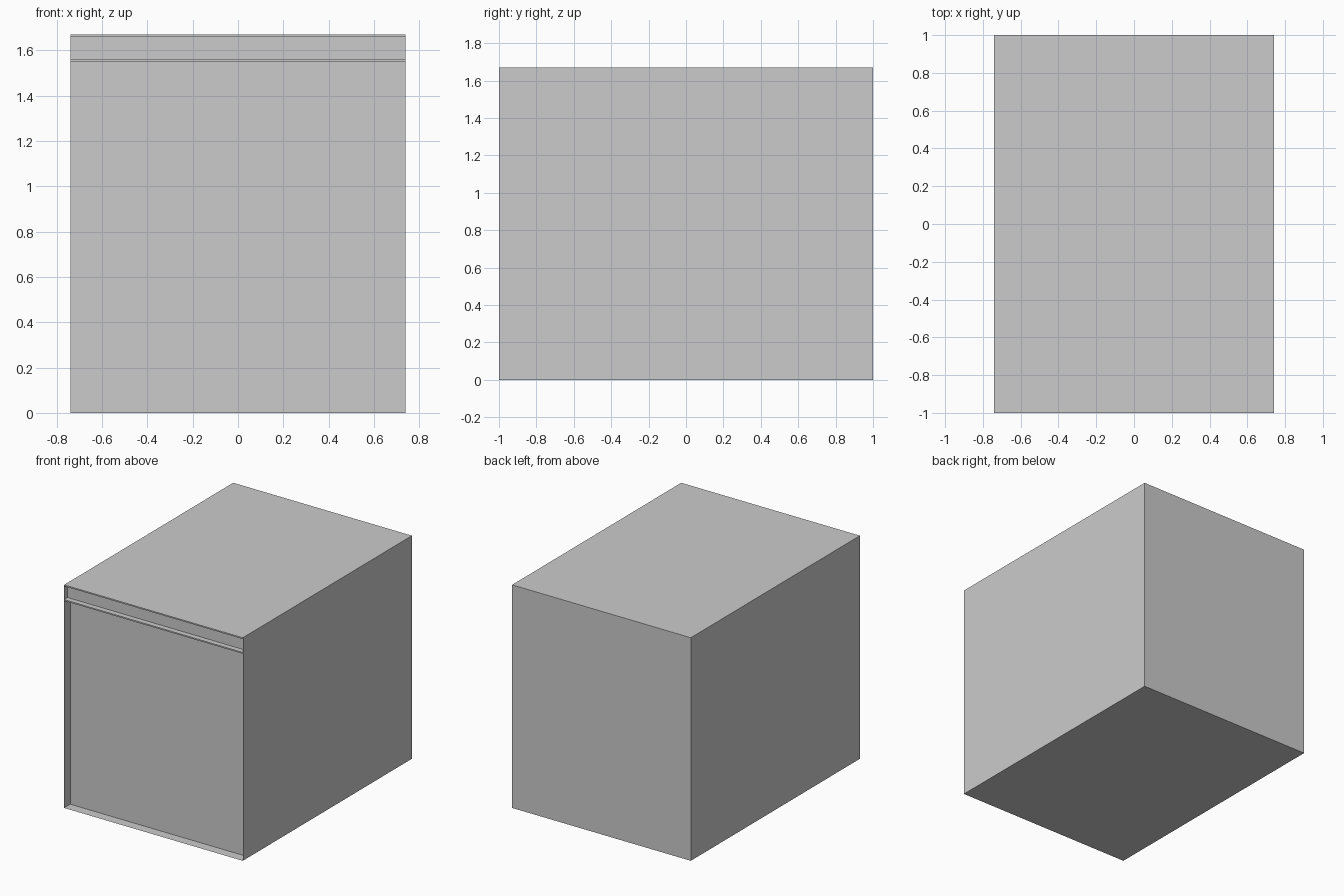
import bpy
import bmesh

if "Cube" in bpy.data.objects:
    bpy.data.objects.remove(bpy.data.objects["Cube"])

W, D, H = 0.74, 1.0, 1.67          # half width, half depth, height
DRAWER_IN, DOOR_IN = 0.04, 0.073   # recess depths of the two fronts


def finish(name, bm):
    mesh = bpy.data.meshes.new(name)
    bm.to_mesh(mesh)
    bm.free()
    obj = bpy.data.objects.new(name, mesh)
    bpy.context.collection.objects.link(obj)
    return obj


def strip(name, profile):
    """Sweep an open (y, z) profile across the full width."""
    bm = bmesh.new()
    rows = [[bm.verts.new((x, y, z)) for x in (-W, W)] for y, z in profile]
    for (a, b), (c, d) in zip(rows, rows[1:]):
        bm.faces.new((a, c, d, b))
    return finish(name, bm)


# Casing: thin sheet box, open at the front
bm = bmesh.new()
bmesh.ops.create_cube(bm, size=1)
for v in bm.verts:
    v.co = (v.co.x * 2 * W, v.co.y * 2 * D, (v.co.z + 0.5) * H)
front = [f for f in bm.faces if f.normal.y < -0.5]
bmesh.ops.delete(bm, geom=front, context='FACES_ONLY')
finish("casing", bm)

# Top lip
strip("top_rail", [(-D, H), (-D, H - 0.01), (-D + DRAWER_IN, H - 0.01)])

# Shallow recessed drawer front
strip("drawer_front", [(-D + DRAWER_IN, H - 0.01), (-D + DRAWER_IN, 1.56)])

# Rail between drawer and door
strip("middle_rail", [(-D + DRAWER_IN, 1.56), (-D, 1.56), (-D, 1.55), (-D + DOOR_IN, 1.55)])

# Deeper recessed door panel
strip("door_panel", [(-D + DOOR_IN, 1.55), (-D + DOOR_IN, 0)])
